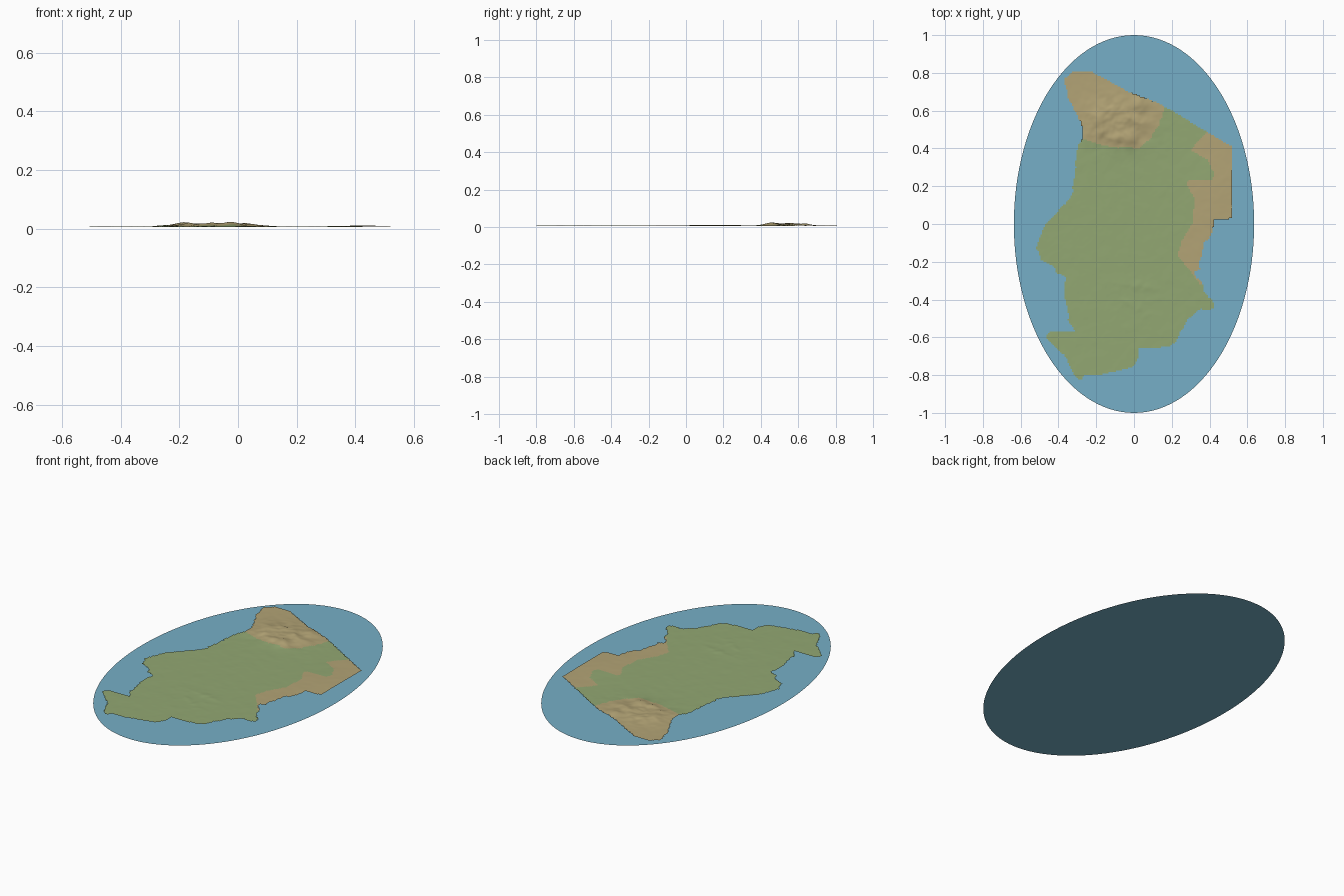
import bpy, bmesh, math
from mathutils import Vector, noise

if "Cube" in bpy.data.objects:
    bpy.data.objects.remove(bpy.data.objects["Cube"], do_unlink=True)


def make_material(name, colour):
    mat = bpy.data.materials.new(name)
    mat.use_nodes = True
    mat.diffuse_color = (*colour, 1)
    shader = next(n for n in mat.node_tree.nodes if n.type == "BSDF_PRINCIPLED")
    shader.inputs["Base Color"].default_value = (*colour, 1)
    shader.inputs["Roughness"].default_value = 0.9
    return mat


def make_object(name, bm, *materials):
    mesh = bpy.data.meshes.new(name)
    bm.to_mesh(mesh)
    bm.free()
    for mat in materials:
        mesh.materials.append(mat)
    obj = bpy.data.objects.new(name, mesh)
    bpy.context.collection.objects.link(obj)
    return obj


def inside(x, y, polygon):
    """Even-odd test of a point against an outline given in hundredths."""
    hit = False
    for (ax, ay), (bx, by) in zip(polygon, polygon[1:] + polygon[:1]):
        if (ay > y * 100) != (by > y * 100):
            if x * 100 < ax + (y * 100 - ay) * (bx - ax) / (by - ay):
                hit = not hit
    return hit


def hill(x, y, cx, cy, rx, ry):
    return math.exp(-((x - cx) / rx) ** 2 - ((y - cy) / ry) ** 2)


def height(x, y):
    """Gentle plain with a rugged northern massif and an eastern plateau."""
    p = Vector((x, y, 0))
    rough = noise.fractal(p * 14, 1, 2, 5)
    ridge = 1 - abs(noise.noise(p * 11))
    z = 0.0065 + 0.0006 * rough
    massif = min(1, 1.5 * hill(x, y, -0.09, 0.54, 0.15, 0.12))
    z += massif * (0.008 * ridge + 0.006 * rough + 0.002)
    z += 0.013 * hill(x, y, -0.02, 0.45, 0.03, 0.04)
    z += 0.009 * hill(x, y, 0.03, 0.63, 0.03, 0.05)
    z += 0.007 * hill(x, y, -0.18, 0.55, 0.06, 0.05)
    z += 0.004 * hill(x, y, 0.42, 0.16, 0.12, 0.2)
    z += 0.003 * max(0, rough) * hill(x, y, 0, -0.38, 0.1, 0.1)
    return max(z, 0.004)


# Outlines in hundredths of a unit
COAST = [(-32, 81), (-23, 81), (-3, 70), (13, 64), (35, 51), (52, 41),
         (52, 3), (43, 2), (41, -6), (37, -10), (36, -16), (34, -20),
         (35, -24), (32, -25), (33, -28), (36, -31), (37, -36), (41, -40),
         (43, -44), (40, -46), (35, -45), (30, -49), (26, -55), (22, -62),
         (18, -65), (3, -66), (2, -72), (-1, -76), (-10, -78), (-19, -80),
         (-26, -80), (-28, -83), (-31, -81), (-34, -75), (-37, -69),
         (-43, -64), (-47, -60), (-45, -57), (-31, -57), (-35, -51),
         (-35, -45), (-37, -37), (-36, -28), (-41, -26), (-43, -22),
         (-49, -19), (-52, -13), (-50, -7), (-47, 0), (-39, 8), (-33, 15),
         (-31, 29), (-30, 40), (-27, 46), (-28, 54), (-35, 67), (-37, 77)]
NORTH_SAND = [(-40, 90), (-40, 45), (-27, 45), (-14, 41), (3, 40), (9, 46),
              (13, 52), (16, 60), (14, 70)]
EAST_SAND = [(40, 50), (34, 44), (30, 39), (39, 34), (43, 26), (41, 23),
             (27, 23), (32, 13), (31, 0), (24, -11), (23, -17), (30, -25),
             (35, -32), (60, -32), (60, 50)]

# Water: flat oval sheet
water_mat = make_material("water blue", (0.18, 0.43, 0.57))
bm = bmesh.new()
bmesh.ops.create_circle(bm, cap_ends=True, segments=128, radius=1)
bmesh.ops.scale(bm, vec=(0.636, 1, 1), verts=bm.verts)
make_object("water", bm, water_mat)

# Land: height grid trimmed to the coast, sand regions coloured by outline
green_mat = make_material("grass green", (0.29, 0.39, 0.17))
sand_mat = make_material("dry sand", (0.45, 0.37, 0.18))
STEP = 0.008
bm = bmesh.new()
corners = {}


def corner(i, j):
    if (i, j) not in corners:
        x, y = i * STEP, j * STEP
        corners[i, j] = bm.verts.new((x, y, height(x, y)))
    return corners[i, j]


for i in range(-70, 70):
    for j in range(-110, 110):
        x, y = (i + 0.5) * STEP, (j + 0.5) * STEP
        # a slight wobble makes the borders ragged
        wobble = 0.008 * noise.noise(Vector((x * 30, y * 30, 5)))
        straight = y > 0.05 and x > -0.25
        cx = x if straight else x + wobble
        if not inside(cx, y, COAST):
            continue
        face = bm.faces.new((corner(i, j), corner(i + 1, j),
                             corner(i + 1, j + 1), corner(i, j + 1)))
        u, v = x + wobble, y - wobble
        face.material_index = int(inside(u, v, NORTH_SAND) or inside(u, v, EAST_SAND))
        face.smooth = True
make_object("land", bm, green_mat, sand_mat)
